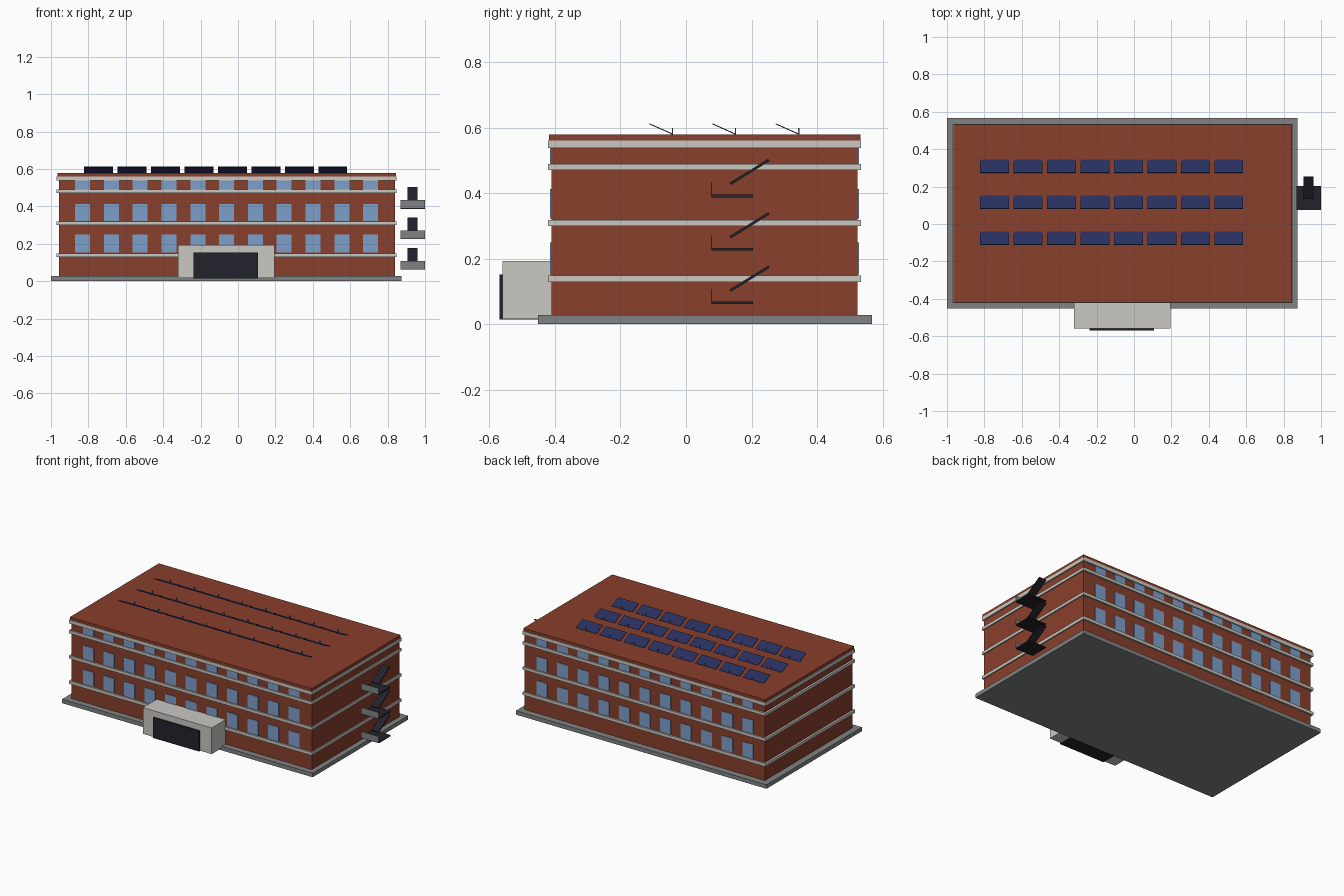
import bpy, bmesh, math
from mathutils import Matrix, Vector

cube = bpy.data.objects.get("Cube")
if cube:
    bpy.data.objects.remove(cube, do_unlink=True)


def material(name, r, g, b):
    m = bpy.data.materials.new(name)
    m.use_nodes = True
    m.diffuse_color = (r, g, b, 1)
    m.node_tree.nodes["Principled BSDF"].inputs["Base Color"].default_value = (r, g, b, 1)
    return m


brick = material("brick red", 0.25, 0.05, 0.025)
stone = material("pale stone", 0.59, 0.58, 0.54)
glass = material("window blue", 0.20, 0.35, 0.60)
concrete = material("concrete grey", 0.22, 0.225, 0.23)
dark = material("dark metal", 0.016, 0.016, 0.025)
solar = material("solar navy", 0.02, 0.03, 0.115)


def boxes(name, mat, items):
    """One object from (x range, y range, z range, optional tilt about x) boxes."""
    bm = bmesh.new()
    for xs, ys, zs, *tilt in items:
        centre = Vector([(a + b) / 2 for a, b in (xs, ys, zs)])
        size = [b - a for a, b in (xs, ys, zs)]
        turn = Matrix.Rotation(tilt[0] if tilt else 0, 4, 'X')
        bmesh.ops.create_cube(bm, size=1, matrix=Matrix.Translation(centre)
                              @ turn @ Matrix.Diagonal((*size, 1)))
    mesh = bpy.data.meshes.new(name)
    bm.to_mesh(mesh)
    bm.free()
    mesh.materials.append(mat)
    ob = bpy.data.objects.new(name, mesh)
    bpy.context.collection.objects.link(ob)
    return ob


def plank(xs, start, end, thick):
    """Tilted board running between two (y, z) points."""
    dy, dz = end[0] - start[0], end[1] - start[1]
    half = math.hypot(dy, dz) / 2
    y, z = (start[0] + end[0]) / 2, (start[1] + end[1]) / 2
    return (xs, (y - half, y + half), (z - thick / 2, z + thick / 2), math.atan2(dz, dy))


# Ground slab, brick walls and roof
boxes("ground_slab", concrete, [((-1, 0.875), (-0.452, 0.568), (0, 0.027))])
boxes("brick_walls", brick, [((-0.957, 0.84), (-0.411, 0.524), (0.02, 0.56))])
boxes("roof", brick, [((-0.965, 0.845), (-0.419, 0.532), (0.55, 0.579))])

# Stone bands around every floor
bands = [(0.128, 0.148), (0.299, 0.318), (0.47, 0.489), (0.537, 0.56)]
boxes("stone_bands", stone, [((-0.97, 0.848), (-0.422, 0.535), z) for z in bands])

# Window rows on the front and back
floors = [(0.152, 0.249), (0.322, 0.413), (0.489, 0.545)]
for side, ys in (("front", (-0.415, -0.40)), ("back", (0.51, 0.528))):
    boxes(side + "_windows", glass,
          [((x - 0.04, x + 0.04), ys, z) for z in floors
           for x in (-0.831 + 0.154 * i for i in range(11))])

# Entrance porch with wide dark doors
boxes("entrance_porch", stone, [((-0.32, 0.195), (-0.56, -0.405), (0.016, 0.193))])
boxes("entrance_doors", dark, [((-0.237, 0.108), (-0.57, -0.43), (0.014, 0.152))])

# Fire escape: landings, railings and flights of stairs
levels = [0.065 + 0.163 * i for i in range(3)]
boxes("escape_landings", dark,
      [((0.868, 1.0), (0.078, 0.204), (z - 0.004, z + 0.004)) for z in levels])
boxes("escape_railings", concrete,
      [((0.868, 1.0), (0.076, 0.079), (z, z + 0.042)) for z in levels])
boxes("escape_stairs", dark,
      [plank((0.906, 0.96), (0.135, z + 0.037), (0.253, z + 0.11), 0.008) for z in levels])

# Tilted solar panels and their posts
rows = [-0.041, 0.151, 0.344]
columns = [-0.746 + 0.179 * i for i in range(8)]
boxes("solar_panels", solar,
      [plank((x - 0.077, x + 0.077), (y - 0.07, 0.611), (y, 0.58), 0.003)
       for y in rows for x in columns])
boxes("panel_posts", concrete,
      [((x - 0.002, x + 0.002), (y - 0.002, y + 0.002), (0.575, 0.599))
       for y in rows for x in columns])
